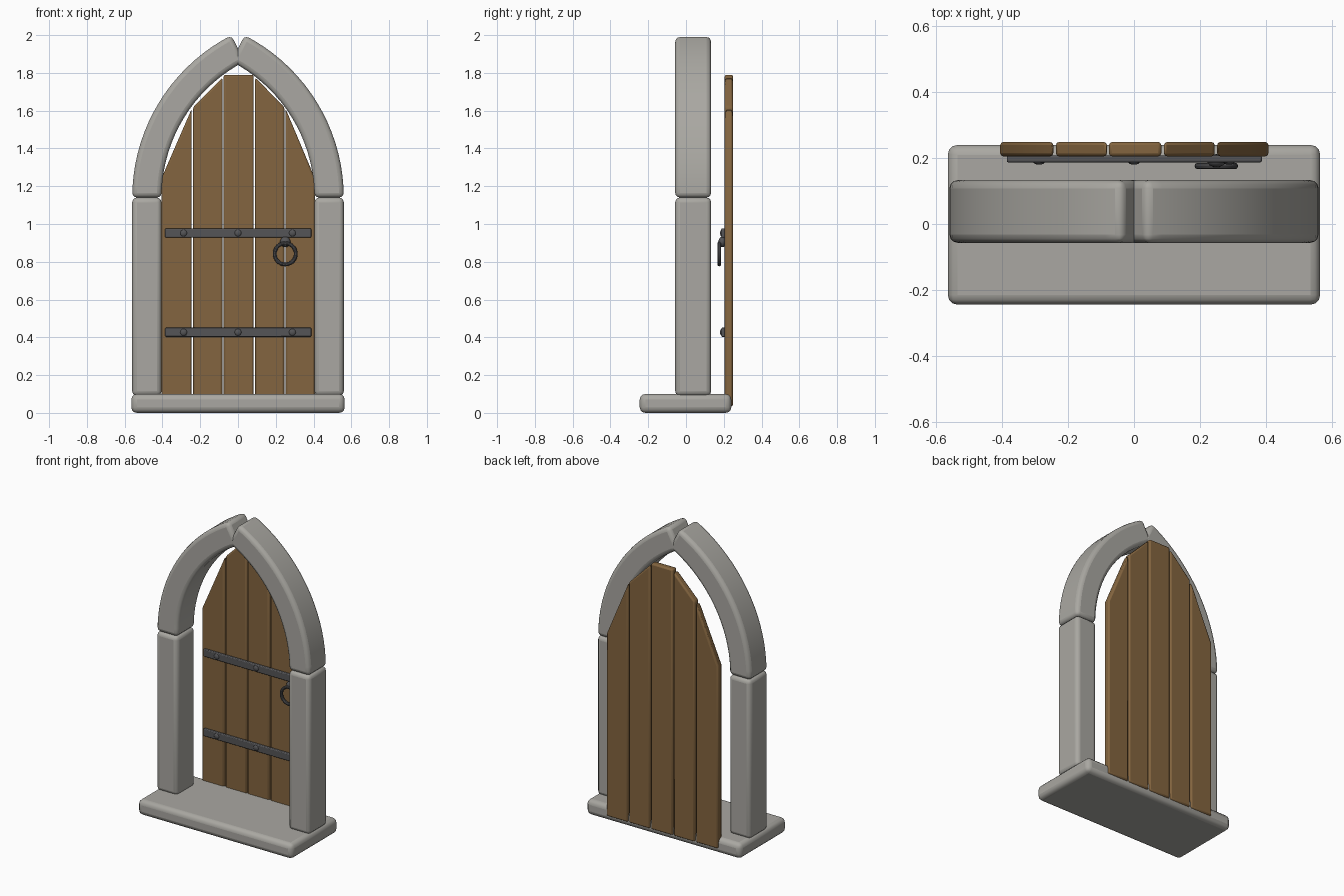
import bpy, bmesh, math
from mathutils import Matrix, Vector

if "Cube" in bpy.data.objects:
    bpy.data.objects.remove(bpy.data.objects["Cube"])


def material(name, rgb):
    m = bpy.data.materials.new(name)
    m.diffuse_color = (*rgb, 1)
    m.use_nodes = True
    m.node_tree.nodes["Principled BSDF"].inputs["Base Color"].default_value = m.diffuse_color
    return m


STONE = material("stone", (0.40, 0.39, 0.36))
WOOD = material("wood", (0.23, 0.13, 0.05))
IRON = material("iron", (0.09, 0.09, 0.095))


def finish(name, bm, mat, bevel=0, segments=3):
    bmesh.ops.recalc_face_normals(bm, faces=bm.faces)
    me = bpy.data.meshes.new(name)
    bm.to_mesh(me)
    bm.free()
    me.materials.append(mat)
    ob = bpy.data.objects.new(name, me)
    bpy.context.collection.objects.link(ob)
    bpy.ops.object.select_all(action='DESELECT')
    ob.select_set(True)
    bpy.context.view_layer.objects.active = ob
    bpy.ops.object.shade_smooth_by_angle(angle=math.radians(35))
    if bevel:
        mod = ob.modifiers.new("bevel", 'BEVEL')
        mod.width = bevel
        mod.segments = segments
        mod.limit_method = 'ANGLE'
    return ob


def prism(name, outline, y0, y1, mat, bevel, segments=3):
    """Extrude an x-z outline from y0 to y1."""
    bm = bmesh.new()
    face = bm.faces.new([bm.verts.new((x, y0, z)) for x, z in outline])
    ext = bmesh.ops.extrude_face_region(bm, geom=[face])
    verts = [v for v in ext['geom'] if isinstance(v, bmesh.types.BMVert)]
    bmesh.ops.translate(bm, verts=verts, vec=(0, y1 - y0, 0))
    return finish(name, bm, mat, bevel, segments)


def box(name, x0, x1, y0, y1, z0, z1, mat, bevel, segments=3):
    return prism(name, [(x0, z0), (x1, z0), (x1, z1), (x0, z1)],
                 y0, y1, mat, bevel, segments)


# Threshold slab
box("threshold", -0.565, 0.565, -0.245, 0.24, 0.0, 0.1, STONE, 0.03)

# Posts and pointed arch halves
INNER, OUTER, SPRING = 0.405, 0.56, 1.14
Y0, Y1 = -0.057, 0.133
STEPS = 18
mid_radius = INNER + (INNER + OUTER) / 2
sweep = math.acos(INNER / mid_radius)      # arc centre line ends at x = 0
for side, s in (("left", -1), ("right", 1)):
    xs = sorted((s * INNER, s * OUTER))
    box(side + "_post", *xs, Y0, Y1, 0.09, SPRING, STONE, 0.025)
    bm = bmesh.new()
    rings = []
    for i in range(STEPS + 1):
        a = sweep * i / STEPS
        rings.append([bm.verts.new((s * (-INNER + r * math.cos(a)), y,
                                    SPRING + r * math.sin(a)))
                      for r, y in ((2 * INNER, Y0), (INNER + OUTER, Y0),
                                   (INNER + OUTER, Y1), (2 * INNER, Y1))])
    for a, b in zip(rings, rings[1:]):
        for k in range(4):
            n = (k + 1) % 4
            bm.faces.new((a[k], a[n], b[n], b[k]))
    bm.faces.new(rings[0])
    bm.faces.new(rings[-1])
    finish(side + "_arch", bm, STONE, 0.025)

# Door planks: left x, right x, left top, right top
planks = [(-0.406, -0.245, 1.24, 1.61), (-0.237, -0.082, 1.62, 1.775),
          (-0.076, 0.083, 1.79, 1.79), (0.091, 0.245, 1.775, 1.62),
          (0.252, 0.408, 1.61, 1.24)]
for i, (x0, x1, zl, zr) in enumerate(planks):
    prism(f"plank_{i + 1}", [(x0, 0.035), (x1, 0.035), (x1, zr), (x0, zl)],
          0.205, 0.249, WOOD, 0.01, 2)


def stud(name, x, y, z, r, depth):
    bm = bmesh.new()
    bmesh.ops.create_uvsphere(bm, u_segments=16, v_segments=8, radius=1,
                              matrix=Matrix.Translation((x, y, z)) @
                              Matrix.Diagonal((r, depth, r, 1)))
    finish(name, bm, IRON)


# Iron straps with rivets
for label, z in (("lower", 0.427), ("upper", 0.952)):
    box(label + "_strap", -0.386, 0.388, 0.187, 0.208,
        z - 0.024, z + 0.024, IRON, 0.005, 2)
    for i, x in enumerate((-0.288, 0, 0.288)):
        stud(f"{label}_rivet_{i + 1}", x, 0.19, z, 0.019, 0.01)

# Ring handle and its mount
stud("ring_mount", 0.25, 0.192, 0.905, 0.028, 0.02)
bm = bmesh.new()
N, M = 32, 10
grid = [[bm.verts.new(Vector((0.25, 0.176, 0.842)) + Vector((
    (0.056 + 0.01 * math.cos(v)) * math.cos(u), 0.01 * math.sin(v),
    (0.056 + 0.01 * math.cos(v)) * math.sin(u))))
    for v in (2 * math.pi * j / M for j in range(M))]
    for u in (2 * math.pi * i / N for i in range(N))]
for i in range(N):
    for j in range(M):
        a, b, k = grid[i], grid[(i + 1) % N], (j + 1) % M
        bm.faces.new((a[j], b[j], b[k], a[k]))
finish("ring_handle", bm, IRON)
